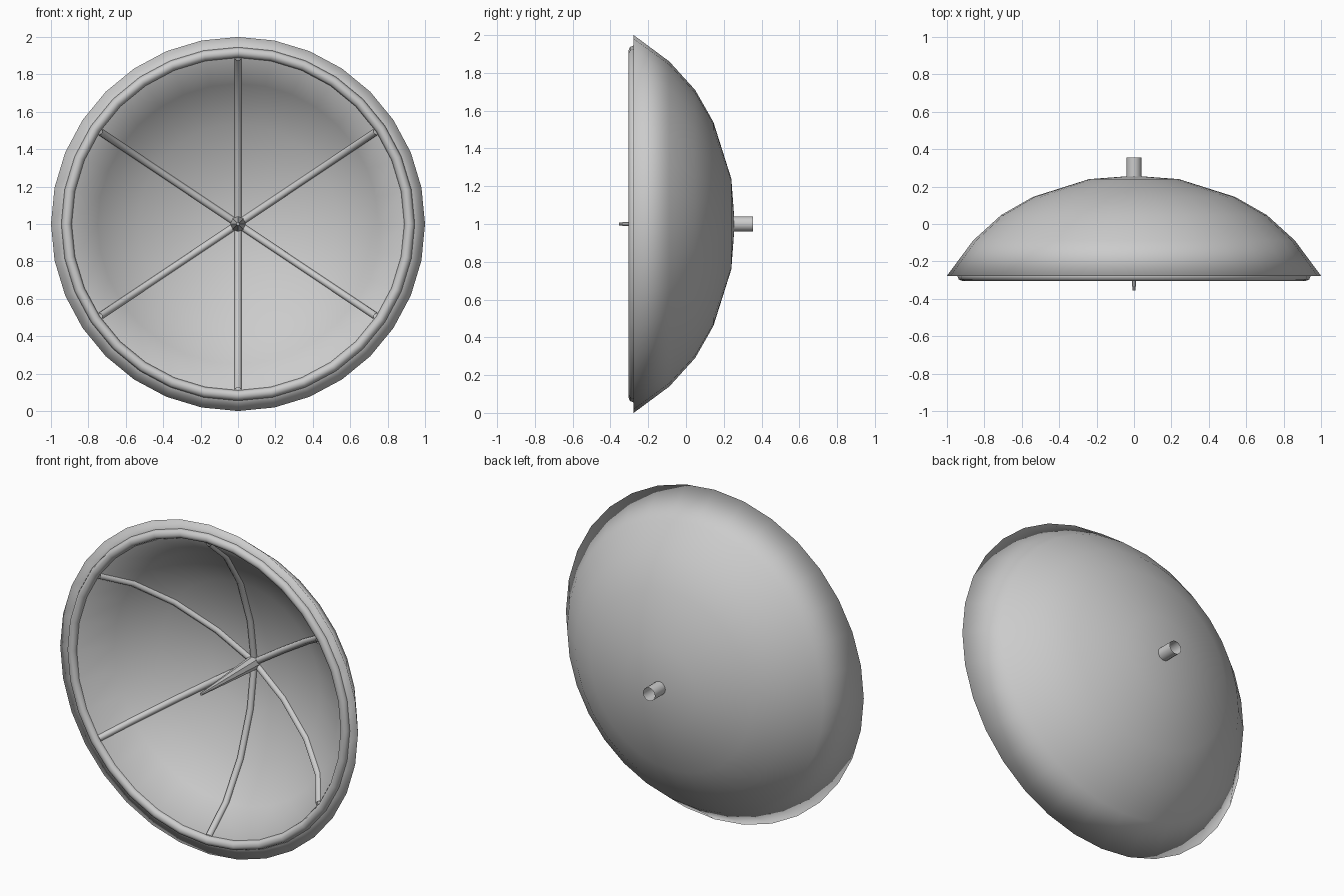
import bpy, bmesh
from math import sin, cos, pi, radians

if "Cube" in bpy.data.objects:
    bpy.data.objects.remove(bpy.data.objects["Cube"])

SEG = 32
LIP_Y = -0.277


def lathe(name, profile, segments, closed=False):
    """Spin (radius, y) points about the dish axis (along y, at z = 1)."""
    bm = bmesh.new()
    rings = []
    for r, y in profile:
        if r == 0:
            rings.append([bm.verts.new((0, y, 1))] * segments)
        else:
            rings.append([bm.verts.new((r * sin(2 * pi * i / segments), y,
                                        1 + r * cos(2 * pi * i / segments)))
                          for i in range(segments)])
    pairs = list(zip(rings, rings[1:]))
    if closed:
        pairs.append((rings[-1], rings[0]))
    for a, b in pairs:
        for i in range(segments):
            j = (i + 1) % segments
            corners = list(dict.fromkeys((a[i], a[j], b[j], b[i])))
            bm.faces.new(corners)
    bmesh.ops.recalc_face_normals(bm, faces=bm.faces)
    for f in bm.faces:
        f.smooth = True
    me = bpy.data.meshes.new(name)
    bm.to_mesh(me)
    bm.free()
    ob = bpy.data.objects.new(name, me)
    bpy.context.collection.objects.link(ob)
    return ob


# Thick dish: outer bowl, flat front lip, inner bowl
inner = [(0.89, LIP_Y), (0.75, -0.115), (0.535, 0.025), (0.27, 0.12), (0, 0.16)]
outer = [(0, 0.258), (0.24, 0.24), (0.54, 0.145), (0.71, 0.048),
         (0.86, -0.088), (1.0, LIP_Y)]
lathe("dish_shell", outer + inner, SEG)

# Round bead on the front lip
bead = [(0.917 + 0.028 * cos(2 * pi * k / 8), LIP_Y + 0.028 * sin(2 * pi * k / 8))
        for k in range(8)]
lathe("rim_bead", bead, SEG, closed=True)

# Six ribs following the inner bowl
for n, k in enumerate((0, 5, 11, 16, 21, 27)):
    a = 2 * pi * k / SEG
    cu = bpy.data.curves.new(f"rib_{n + 1}", 'CURVE')
    cu.dimensions = '3D'
    cu.bevel_depth = 0.02
    cu.bevel_resolution = 2
    sp = cu.splines.new('POLY')
    sp.points.add(len(inner) - 1)
    for p, (r, y) in zip(sp.points, inner):
        p.co = (r * sin(a), y, 1 + r * cos(a), 1)
    ob = bpy.data.objects.new(f"rib_{n + 1}", cu)
    bpy.context.collection.objects.link(ob)

# Tapered centre spike
spike = lathe("centre_spike", [(0, 0.17), (0.042, 0.165), (0.008, -0.355), (0, -0.355)], 8)
spike.data.set_sharp_from_angle(angle=radians(40))

# Open mounting tube on the back
lathe("mount_tube", [(0.04, 0.2), (0.04, 0.355)], 16)
